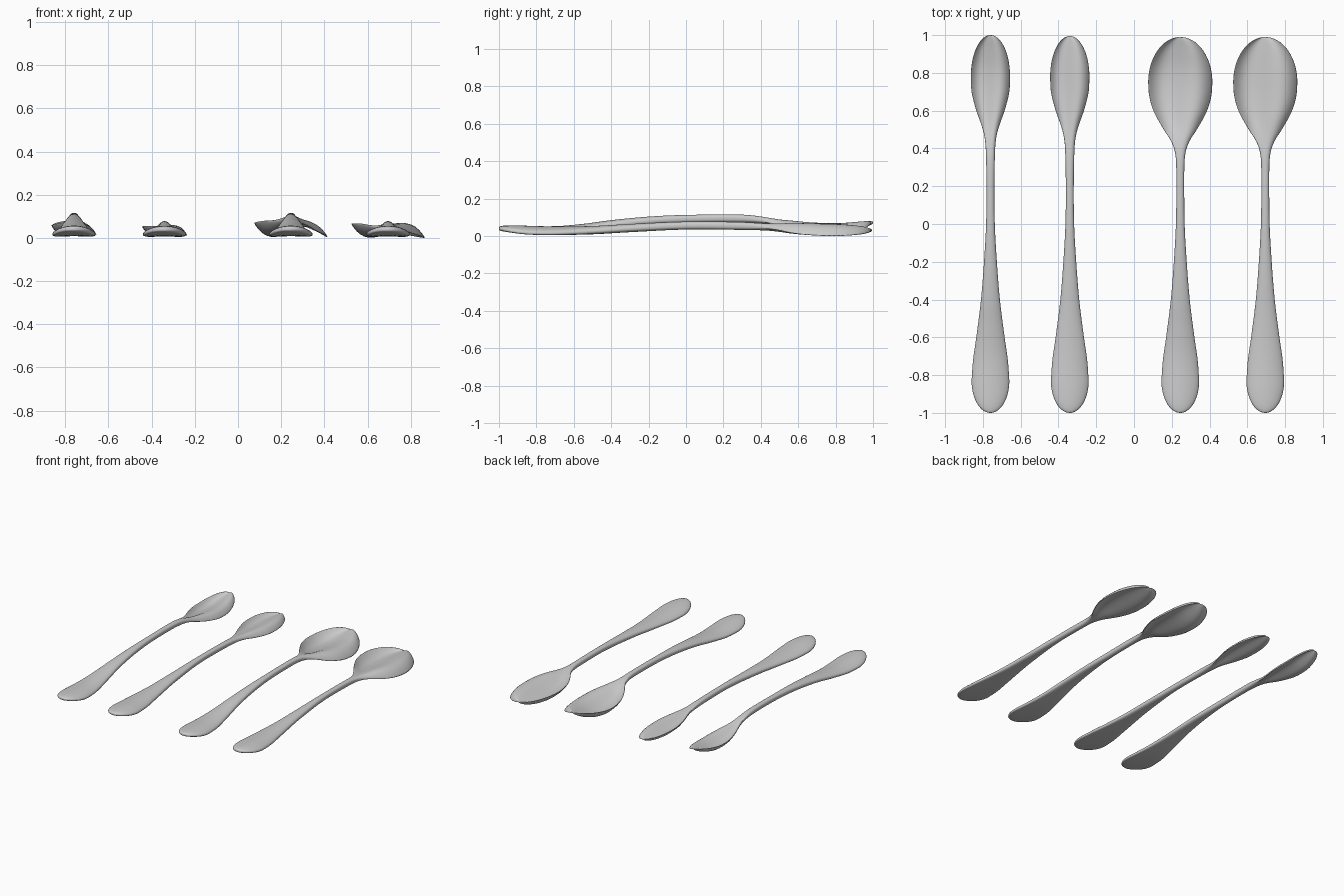
import bpy, bmesh, math

if "Cube" in bpy.data.objects:
    bpy.data.objects.remove(bpy.data.objects["Cube"])

def curve(points, y):
    """Smooth (Hermite) interpolation through (y, value) points."""
    n = len(points)
    if y <= points[0][0]:
        return points[0][1]
    if y >= points[-1][0]:
        return points[-1][1]
    i = max(k for k in range(n - 1) if points[k][0] <= y)

    def slope(k):
        a, b = points[max(k - 1, 0)], points[min(k + 1, n - 1)]
        return (b[1] - a[1]) / (b[0] - a[0])
    (y0, v0), (y1, v1) = points[i], points[i + 1]
    h = y1 - y0
    t = (y - y0) / h
    return ((2*t**3 - 3*t**2 + 1) * v0 + (t**3 - 2*t**2 + t) * h * slope(i)
            + (3*t**2 - 2*t**3) * v1 + (t**3 - t**2) * h * slope(i + 1))

# Half widths along the length: shared handle, then small or large bowl
HANDLE = [(-0.83, 0.1), (-0.72, 0.092), (-0.6, 0.075), (-0.4, 0.05),
          (-0.2, 0.034), (0, 0.023), (0.2, 0.021)]
SMALL = HANDLE + [(0.4, 0.025), (0.47, 0.033), (0.53, 0.05), (0.6, 0.075),
                  (0.7, 0.1), (0.78, 0.104)]
LARGE = HANDLE + [(0.34, 0.023), (0.4, 0.033), (0.45, 0.055), (0.5, 0.088),
                  (0.6, 0.142), (0.68, 0.165), (0.75, 0.17)]
# Centre height along the length: strongly or gently arched
HIGH = [(-1, 0.057), (-0.85, 0.044), (-0.7, 0.042), (-0.55, 0.056), (-0.4, 0.077),
        (-0.2, 0.097), (0, 0.107), (0.3, 0.109), (0.42, 0.098), (0.55, 0.072),
        (0.7, 0.054), (0.82, 0.053), (0.92, 0.068), (1, 0.088)]
LOW = [(-1, 0.055), (-0.85, 0.044), (-0.7, 0.04), (-0.5, 0.045), (-0.3, 0.057),
       (0, 0.071), (0.3, 0.069), (0.5, 0.06), (0.7, 0.05), (0.85, 0.047), (1, 0.046)]
# Half thickness along the length
THICK = [(-1, 0.02), (-0.8, 0.022), (-0.4, 0.022), (0, 0.021), (0.35, 0.02),
         (0.55, 0.012), (0.7, 0.009), (1, 0.009)]

def make_spoon(name, cx, widths, heights, tip, bend):
    bowl_y, bowl_w = widths[-1]
    butt_y, butt_w = widths[0]
    # Stations: rounded butt, shaft, rounded tip
    stations = []
    E, M = 14, 60
    for i in range(E):
        a = math.radians(3 + 87 * i / E)
        stations.append((butt_y - (1 + butt_y) * math.cos(a), butt_w * math.sin(a), math.sin(a)))
    for i in range(M + 1):
        y = butt_y + (bowl_y - butt_y) * i / M
        stations.append((y, curve(widths, y), 1))
    for i in range(E - 1, -1, -1):
        a = math.radians(3 + 87 * i / E)
        stations.append((bowl_y + (tip - bowl_y) * math.cos(a), bowl_w * math.sin(a), math.sin(a)))

    bm = bmesh.new()
    rings, N = [], 44
    for y, w, s in stations:
        mid, t = curve(heights, y), curve(THICK, y) * s ** 0.5
        f = w / bowl_w if y > 0.3 else 0
        blend = min(1, max(0, (y - 0.35) / 0.2))
        droop = 0.016 * (w / 0.1) ** 2 if y < 0 else 0
        ring = []
        for k in range(N):
            a = 2 * math.pi * k / N
            u, v = math.cos(a), math.sin(a)
            # S-shaped bowl: left half dished, right half humped
            z = mid + bend * f * blend * (0.069 * u - 0.099 * u**3) - droop * (u*u - 0.3)
            z += t * math.copysign(abs(v) ** 0.75, v)
            ring.append(bm.verts.new((cx + w * u, y, z)))
        rings.append(ring)
    for r0, r1 in zip(rings, rings[1:]):
        for k in range(N):
            bm.faces.new((r0[k], r0[(k + 1) % N], r1[(k + 1) % N], r1[k]))
    bm.faces.new(rings[0])
    bm.faces.new(rings[-1])
    bmesh.ops.recalc_face_normals(bm, faces=bm.faces)
    for face in bm.faces:
        face.smooth = True
    mesh = bpy.data.meshes.new(name)
    bm.to_mesh(mesh)
    bm.free()
    ob = bpy.data.objects.new(name, mesh)
    bpy.context.collection.objects.link(ob)
    return ob

spoons = [make_spoon("small_arched_spoon", -0.76, SMALL, HIGH, 1.0, 0.75),
          make_spoon("small_flat_spoon", -0.34, SMALL, LOW, 0.995, 0.7),
          make_spoon("large_arched_spoon", 0.245, LARGE, HIGH, 0.99, 1.1),
          make_spoon("large_flat_spoon", 0.695, LARGE, LOW, 0.99, 1.1)]

# Rest the set on the ground
low = min(v.co.z for ob in spoons for v in ob.data.vertices)
for ob in spoons:
    for v in ob.data.vertices:
        v.co.z -= low
